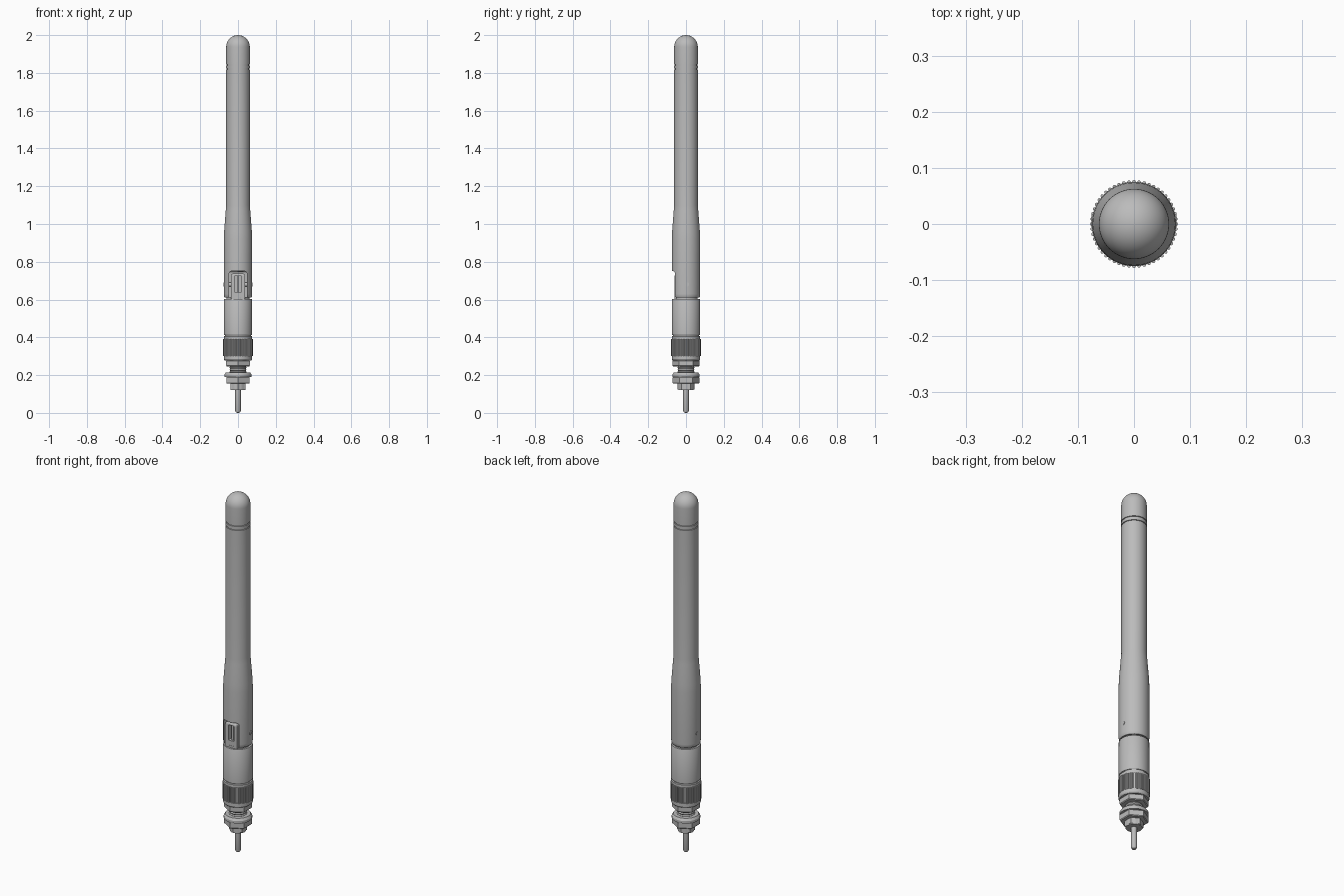
import bpy, bmesh
from math import sin, cos, pi, radians
from mathutils import Matrix, Vector

if "Cube" in bpy.data.objects:
    bpy.data.objects.remove(bpy.data.objects["Cube"])

grey = bpy.data.materials.new("plain grey")
grey.use_nodes = True
grey.diffuse_color = (0.5, 0.5, 0.5, 1)
grey.node_tree.nodes["Principled BSDF"].inputs["Base Color"].default_value = (0.5, 0.5, 0.5, 1)


def finish(name, bm):
    bmesh.ops.recalc_face_normals(bm, faces=bm.faces)
    mesh = bpy.data.meshes.new(name)
    bm.to_mesh(mesh)
    bm.free()
    mesh.materials.append(grey)
    obj = bpy.data.objects.new(name, mesh)
    bpy.context.collection.objects.link(obj)
    return obj


def smooth(obj, angle=30):
    obj.data.shade_smooth()
    obj.data.set_sharp_from_angle(angle=radians(angle))
    return obj


def lathe(name, profile, steps=64):
    """Revolve (radius, height) points about z, closing both ends on the axis."""
    bm = bmesh.new()
    points = [(0, profile[0][1])] + profile + [(0, profile[-1][1])]
    verts = [bm.verts.new((0, -r, z)) for r, z in points]
    edges = [bm.edges.new(pair) for pair in zip(verts, verts[1:])]
    bmesh.ops.spin(bm, geom=verts + edges, cent=(0, 0, 0), axis=(0, 0, 1),
                   angle=2 * pi, steps=steps, use_merge=True)
    bmesh.ops.remove_doubles(bm, verts=bm.verts, dist=1e-5)
    return finish(name, bm)


def box(name, low, high, bevel=0, tilt=0):
    bm = bmesh.new()
    low, high = Vector(low), Vector(high)
    bmesh.ops.create_cube(bm, size=1)
    bmesh.ops.scale(bm, vec=high - low, verts=bm.verts)
    if bevel:
        top = [e for e in bm.edges if all(v.co.z > 0 for v in e.verts)]
        bmesh.ops.bevel(bm, geom=top, offset=bevel, segments=4, profile=0.5, affect='EDGES')
    bmesh.ops.transform(bm, verts=bm.verts, matrix=Matrix.Translation((low + high) / 2)
                        @ Matrix.Rotation(tilt, 4, 'X'))
    return finish(name, bm)


def cut(target, cutter):
    mod = target.modifiers.new("cut", 'BOOLEAN')
    mod.operation = 'DIFFERENCE'
    mod.solver = 'EXACT'
    mod.object = cutter
    bpy.context.view_layer.objects.active = target
    bpy.ops.object.modifier_apply(modifier=mod.name)
    bpy.data.objects.remove(cutter)


def hex_nut(name, radius, z0, z1, chamfer=0.004):
    bm = bmesh.new()
    rings = [(radius - chamfer, z0), (radius, z0 + chamfer),
             (radius, z1 - chamfer), (radius - chamfer, z1)]
    loops = [[bm.verts.new((r * cos(pi / 2 + k * pi / 3), r * sin(pi / 2 + k * pi / 3), z))
              for k in range(6)] for r, z in rings]
    for a, b in zip(loops, loops[1:]):
        for k in range(6):
            bm.faces.new((a[k], a[k - 1], b[k - 1], b[k]))
    bm.faces.new(loops[0])
    bm.faces.new(loops[-1])
    return finish(name, bm)


# Long blade: flared base, straight rod, two thin grooves and a domed tip
R = 0.0625
profile = [(0.071, 0.611), (0.074, 0.616), (0.075, 0.63), (0.075, 0.92),
           (0.0735, 0.96), (0.065, 1.07), (R, 1.1)]
for z in (1.82, 1.842):
    profile += [(R, z - 0.003), (R - 0.004, z - 0.002), (R - 0.004, z + 0.002), (R, z + 0.003)]
profile += [(R * cos(a * pi / 24), 2 - R + R * sin(a * pi / 24)) for a in range(12)]
profile.append((0.001, 2))
blade = lathe("antenna_blade", profile)

# Hinge slot open to the front, and relieved lower front edge
cut(blade, box("slot_cutter", (-0.047, -0.12, 0.55), (0.047, 0.025, 0.75), bevel=0.012))
cut(blade, box("relief_cutter", (-0.1, -0.097, 0.585), (0.1, -0.057, 0.625), tilt=pi / 4))
smooth(blade)

# Hinge tongue with its recess, and the pivot pin
tongue = box("hinge_tongue", (-0.037, -0.06, 0.59), (0.037, 0.024, 0.738), bevel=0.012)
cut(tongue, box("recess_cutter", (-0.018, -0.1, 0.64), (0.018, -0.03, 0.725)))
smooth(tongue)
box("tongue_rib", (-0.006, -0.05, 0.635), (0.006, -0.028, 0.728))
bm = bmesh.new()
bmesh.ops.create_cone(bm, cap_ends=True, segments=24, radius1=0.011, radius2=0.011, depth=0.152,
                      matrix=Matrix.Translation((0, 0.006, 0.68)) @ Matrix.Rotation(pi / 2, 4, 'Y'))
smooth(finish("pivot_pin", bm))

# Swivel sleeve and the core bridging the thin gap
smooth(lathe("swivel_core", [(0.062, 0.59), (0.062, 0.613)]))
smooth(lathe("swivel_sleeve", [(0.073, 0.412), (0.075, 0.415), (0.075, 0.598), (0.073, 0.602)]))

# Knurled collar: plain core with rims, ringed by slim ribs
smooth(lathe("collar_core", [(0.071, 0.278), (0.075, 0.284), (0.075, 0.302), (0.073, 0.304),
                             (0.073, 0.388), (0.075, 0.391), (0.075, 0.405), (0.070, 0.408),
                             (0.070, 0.415)]))
bm = bmesh.new()
ribs = 52
for k in range(ribs):
    a = 2 * pi * k / ribs
    bmesh.ops.create_cone(bm, cap_ends=True, segments=8, radius1=0.0032, radius2=0.0032, depth=0.088,
                          matrix=Matrix.Translation((0.0752 * cos(a), 0.0752 * sin(a), 0.346)))
smooth(finish("collar_ribs", bm), 50)

# Connector stack below the collar
hex_nut("upper_nut", 0.072, 0.246, 0.279)
smooth(lathe("threaded_neck", [(0.041, 0.12)] + [(0.041 + 0.004 * (k % 2), 0.21 + 0.006 * k)
                                                 for k in range(8)]))
smooth(lathe("lock_washer", [(0.072, 0.19), (0.072, 0.203), (0.064, 0.215)]))
hex_nut("lower_nut", 0.071, 0.155, 0.191)
hex_nut("end_nut", 0.046, 0.123, 0.157, 0.002)

# Centre pin with a rounded end
pin = 0.015
smooth(lathe("centre_pin", [(0.005, 0), (0.011, 0.003), (pin, 0.012), (pin, 0.13)], 24))
